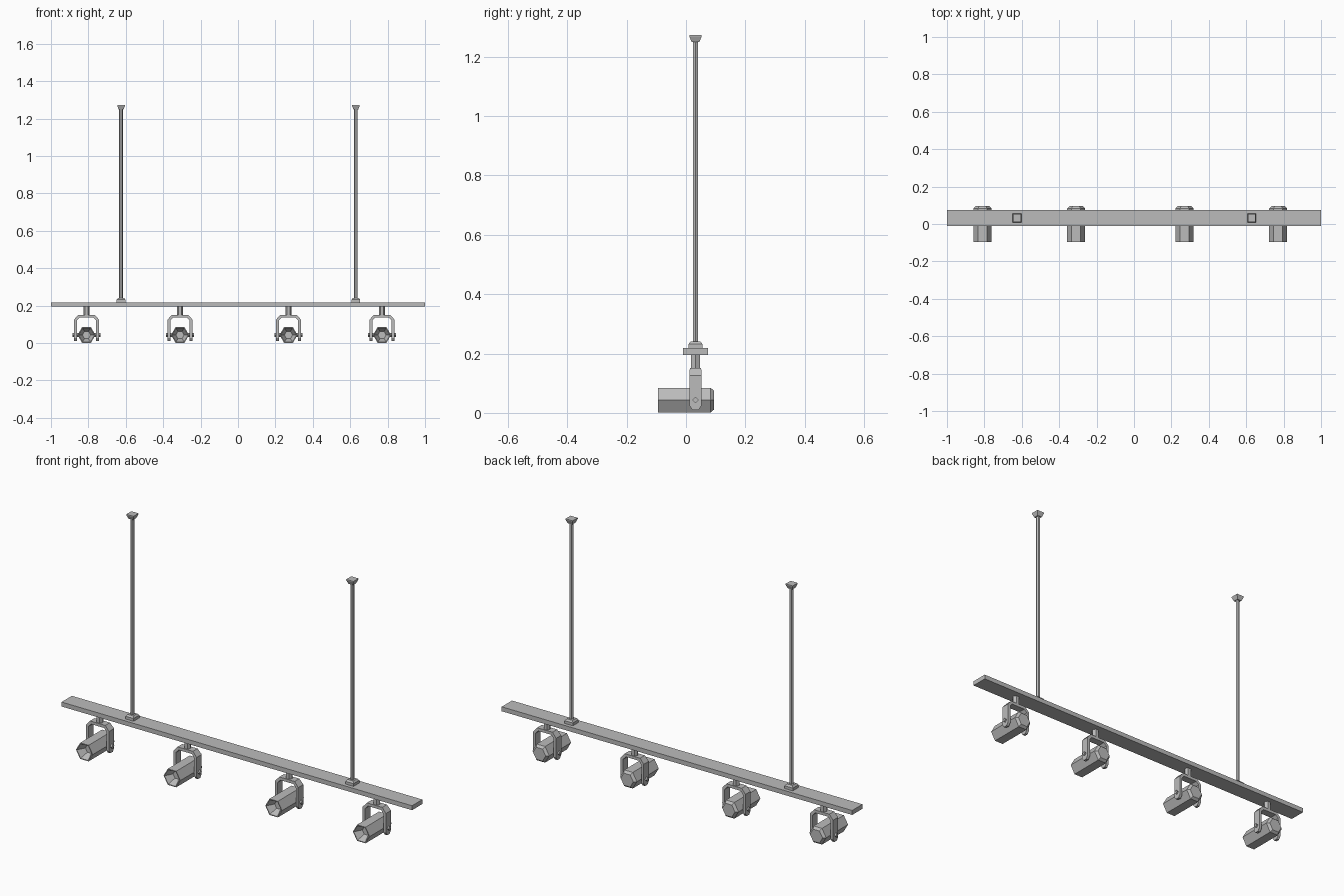
import bpy, bmesh, math
from mathutils import Matrix, Vector

old = bpy.data.objects.get("Cube")
if old:
    bpy.data.objects.remove(old, do_unlink=True)

grey = bpy.data.materials.new("light_grey_metal")
grey.use_nodes = True
colour = (0.5, 0.5, 0.5, 1)
grey.diffuse_color = colour
grey.node_tree.nodes["Principled BSDF"].inputs["Base Color"].default_value = colour

MID_Y = 0.032
HEAD_Z = 0.043


def finish(name, bm):
    bmesh.ops.recalc_face_normals(bm, faces=bm.faces)
    mesh = bpy.data.meshes.new(name)
    bm.to_mesh(mesh)
    bm.free()
    mesh.materials.append(grey)
    obj = bpy.data.objects.new(name, mesh)
    bpy.context.collection.objects.link(obj)
    return obj


def loft(name, sides, rings, origin, axis="Z", turn=0.0):
    """Skin polygon rings given as (position along axis, radius)."""
    bm = bmesh.new()
    loops = []
    for pos, radius in rings:
        loop = []
        for i in range(sides):
            a = turn + math.tau * i / sides
            u, v = radius * math.cos(a), radius * math.sin(a)
            p = {"X": (pos, u, v), "Y": (u, pos, v), "Z": (u, v, pos)}[axis]
            loop.append(bm.verts.new(Vector(p) + Vector(origin)))
        loops.append(loop)
    for a, b in zip(loops, loops[1:]):
        for i in range(sides):
            j = (i + 1) % sides
            bm.faces.new((a[i], a[j], b[j], b[i]))
    bm.faces.new(loops[0])
    bm.faces.new(loops[-1])
    return finish(name, bm)


def box(name, size, centre):
    bm = bmesh.new()
    bmesh.ops.create_cube(bm, size=1, matrix=Matrix.Translation(centre) @ Matrix.Diagonal((*size, 1)))
    return finish(name, bm)


def yoke(name, x):
    # Half profile from the arm tip to the crown: outer and inner edge, half depth
    half = [(0.066, 0.052, 0.010, 0.010, 0.010),
            (0.066, 0.052, 0.026, 0.026, 0.021),
            (0.066, 0.052, 0.126, 0.120, 0.021),
            (0.044, 0.038, 0.151, 0.136, 0.019)]
    stations = [(1, s) for s in half] + [(-1, s) for s in reversed(half)]
    bm = bmesh.new()
    rings = []
    for side, (xo, xi, zo, zi, d) in stations:
        corners = [(xo, -d, zo), (xo, d, zo), (xi, d, zi), (xi, -d, zi)]
        rings.append([bm.verts.new((x + side * cx, MID_Y + cy, cz)) for cx, cy, cz in corners])
    for a, b in zip(rings, rings[1:]):
        for i in range(4):
            j = (i + 1) % 4
            bm.faces.new((a[i], a[j], b[j], b[i]))
    bm.faces.new(rings[0])
    bm.faces.new(rings[-1])
    return finish(name, bm)


# Track bar
box("track_bar", (2.0, 0.084, 0.023), (0, MID_Y, 0.2065))

# Hanging rods with foot blocks and ceiling caps
for label, x in (("right", -0.625), ("left", 0.63)):
    at = (x, MID_Y, 0)
    loft(f"{label}_rod", 6, [(0.235, 0.01), (1.255, 0.01)], at)
    loft(f"{label}_rod_foot", 4, [(0.216, 0.033), (0.232, 0.033), (0.241, 0.023)], at, turn=math.pi / 4)
    loft(f"{label}_ceiling_cap", 4, [(1.249, 0.018), (1.268, 0.029), (1.273, 0.029)], at, turn=math.pi / 4)

# Spotlights
for n, x in enumerate((-0.81, -0.31, 0.27, 0.77), 1):
    loft(f"spot_{n}_stem", 6, [(0.145, 0.017), (0.197, 0.017)], (x, MID_Y, 0))
    yoke(f"spot_{n}_yoke", x)
    # Hollow hexagonal head: recess, rim, body, bevelled back
    loft(f"spot_{n}_head", 6,
         [(-0.055, 0.022), (-0.095, 0.043), (-0.095, 0.048), (0.083, 0.048), (0.095, 0.036)],
         (x, 0, HEAD_Z), axis="Y")
    for side, s in (("left", 1), ("right", -1)):
        loft(f"spot_{n}_{side}_pivot", 4, [(s * 0.040, 0.011), (s * 0.074, 0.011)],
             (x, MID_Y, HEAD_Z), axis="X")
